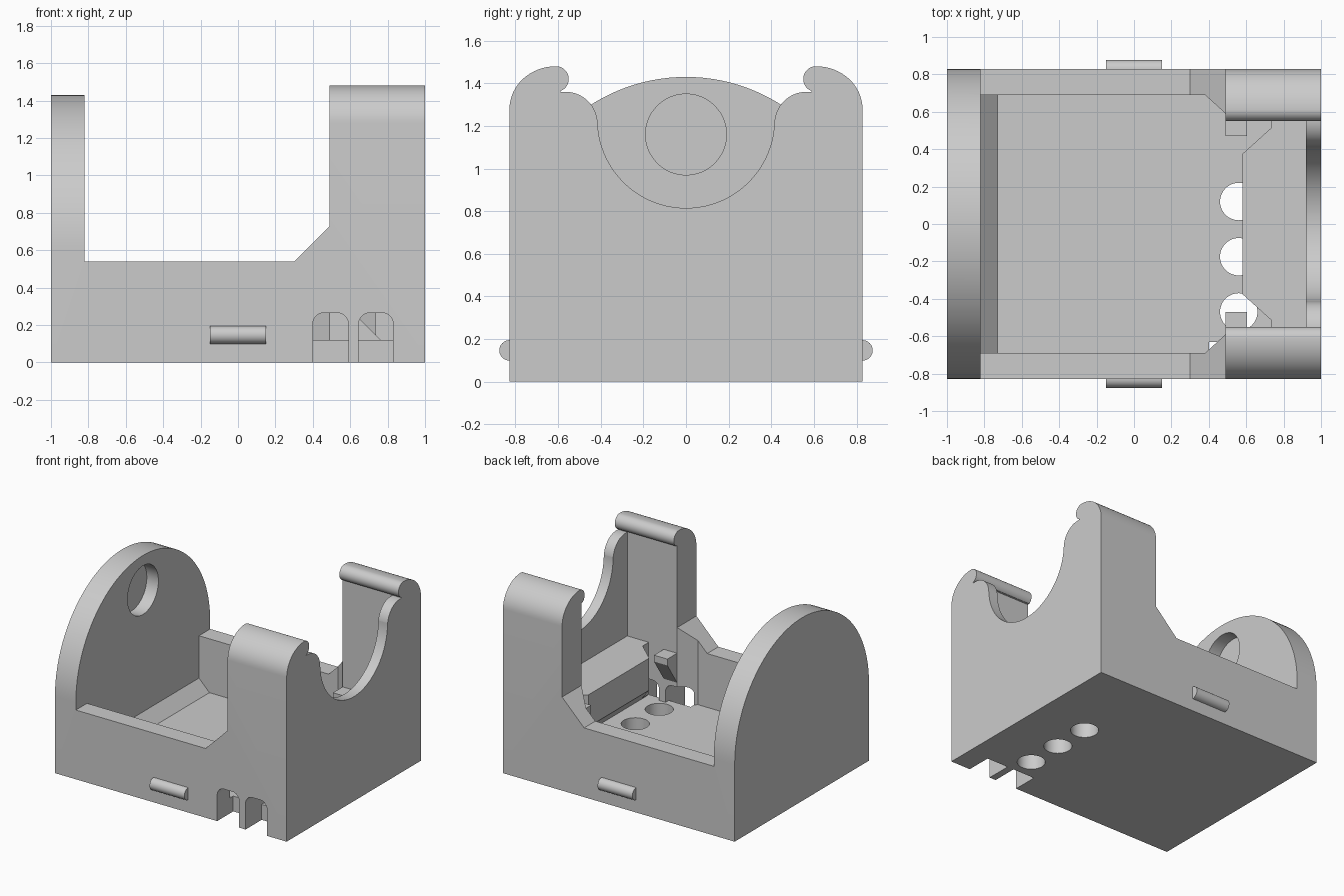
import bpy, bmesh
from math import sin, cos, radians
from mathutils import Vector

cube = bpy.data.objects.get("Cube")
if cube:
    bpy.data.objects.remove(cube)

grey = bpy.data.materials.new("plain_grey")
grey.use_nodes = True
grey.diffuse_color = (0.6, 0.6, 0.6, 1)
grey.node_tree.nodes["Principled BSDF"].inputs["Base Color"].default_value = (0.6, 0.6, 0.6, 1)


def prism(name, points, axis, start, end):
    """Extrude a 2D outline along x (points are y,z), y (x,z) or z (x,y)."""
    def place(a, b, d):
        return {"x": (d, a, b), "y": (a, d, b), "z": (a, b, d)}[axis]
    bm = bmesh.new()
    face = bm.faces.new([bm.verts.new(place(a, b, start)) for a, b in points])
    shift = Vector(place(0, 0, end - start))
    top = bmesh.ops.extrude_face_region(bm, geom=[face])
    bmesh.ops.translate(bm, vec=shift, verts=[v for v in top["geom"] if isinstance(v, bmesh.types.BMVert)])
    bmesh.ops.recalc_face_normals(bm, faces=bm.faces)
    mesh = bpy.data.meshes.new(name)
    bm.to_mesh(mesh)
    bm.free()
    mesh.materials.append(grey)
    obj = bpy.data.objects.new(name, mesh)
    bpy.context.collection.objects.link(obj)
    return obj


def arc(cx, cy, rx, ry, a, b, n=16):
    angles = [radians(a + (b - a) * i / n) for i in range(n + 1)]
    return [(cx + rx * cos(t), cy + ry * sin(t)) for t in angles]


def circle(cx, cy, r):
    return arc(cx, cy, r, r, 0, 360, 48)[:-1]


def mirror_y(points):
    """Complete a symmetric plan outline from its +y half."""
    return points + [(x, -y) for x, y in reversed(points)]


def combine(obj, tools, operation):
    for tool in tools:
        tool.hide_render = True
        mod = obj.modifiers.new("combine", "BOOLEAN")
        mod.operation, mod.solver, mod.object = operation, "EXACT", tool
        bpy.context.view_layer.objects.active = obj
        bpy.ops.object.modifier_apply(modifier=mod.name)
        bpy.data.objects.remove(tool)


def smooth(obj):
    bpy.ops.object.select_all(action="DESELECT")
    obj.select_set(True)
    bpy.context.view_layer.objects.active = obj
    bpy.ops.object.shade_smooth_by_angle(angle=radians(25))


W = 0.828

# Tray with sloped rise towards the posts
body = prism("holder_body", [(-0.82, 0), (0.49, 0), (0.49, 0.73), (0.3, 0.54), (-0.82, 0.54)], "y", -W, W)

# Arched end wall
arch_wall = prism("arched_wall", [(-W, 0), (W, 0)] + arc(0, 0.602, W, W, 0, 180, 64), "x", -1, -0.82)

# Notched end with posts, rounded shoulders and beaded rims
half = [(W, 0)] + arc(0.61, 1.28, W - 0.61, 0.2, 0, 90)
half += arc(0.61, 1.42, 0.06, 0.06, 95, 250) + [(0.59, 1.36)]
half += arc(0.565, 1.21, 0.15, 0.15, 90, 180)
half += arc(0, 1.23, 0.415, 0.415, 0, -90, 32)[:-1] + [(0, 0.815)]
outline = half + [(-a, b) for a, b in reversed(half[:-1])]
notched_end = prism("notched_end", outline, "x", 0.49, 1)
combine(body, [arch_wall, notched_end], "UNION")

# Inner cavity, blind round recess and cable holes
cavity = prism("cavity", mirror_y([(-0.82, 0.69), (0.38, 0.69), (0.49, 0.59), (0.92, 0.59)]), "z", 0.12, 1.372)
recess = prism("recess", circle(0, 1.16, 0.19), "x", -0.92, -0.7)
holes = [prism("hole", circle(0.56, y, 0.1), "z", -0.1, 0.2) for y in (0.12, -0.175, -0.47)]
combine(body, [cavity, recess] + holes, "DIFFERENCE")

# Round-topped slots through the front wall
for x0, x1 in ((0.4, 0.59), (0.645, 0.83)):
    r = 0.06
    top = arc(x1 - r, 0.265 - r, r, r, 0, 90, 8) + arc(x0 + r, 0.265 - r, r, r, 90, 180, 8)
    outer = prism("slot", [(x0, -0.1), (x1, -0.1)] + top, "y", -1, -0.63)
    inner = prism("slot_inner", [(x0, 0.12), (x1, 0.12)] + top, "y", -0.7, -0.5)
    combine(body, [outer, inner], "DIFFERENCE")
smooth(body)

# Sloped foot along the arched wall
prism("wall_foot", [(-0.82, 0.12), (-0.73, 0.12), (-0.82, 0.21)], "y", -0.69, 0.69)

# Raised block behind the notch, undercut above the holes
block = prism("raised_block", mirror_y([(0.58, 0.375), (0.735, 0.515), (0.735, 0.59), (0.92, 0.59)]), "z", 0.12, 0.55)
undercut = prism("undercut", [(0.5, 0.05), (0.76, 0.05), (0.76, 0.12), (0.58, 0.3), (0.5, 0.3)], "y", -0.7, 0.7)
combine(block, [undercut], "DIFFERENCE")

# Paired clips on the posts and rounded tabs on the outer walls
for side, name in ((1, "back"), (-1, "front")):
    prism(name + "_clip", [(side * 0.59, 0.53), (side * 0.47, 0.53), (side * 0.47, 0.48), (side * 0.59, 0.3)],
          "x", 0.49, 0.605)
    tab = [(side * y, z) for y, z in arc(W, 0.147, 0.048, 0.048, -90, 90)]
    smooth(prism(name + "_tab", tab, "x", -0.15, 0.15))
